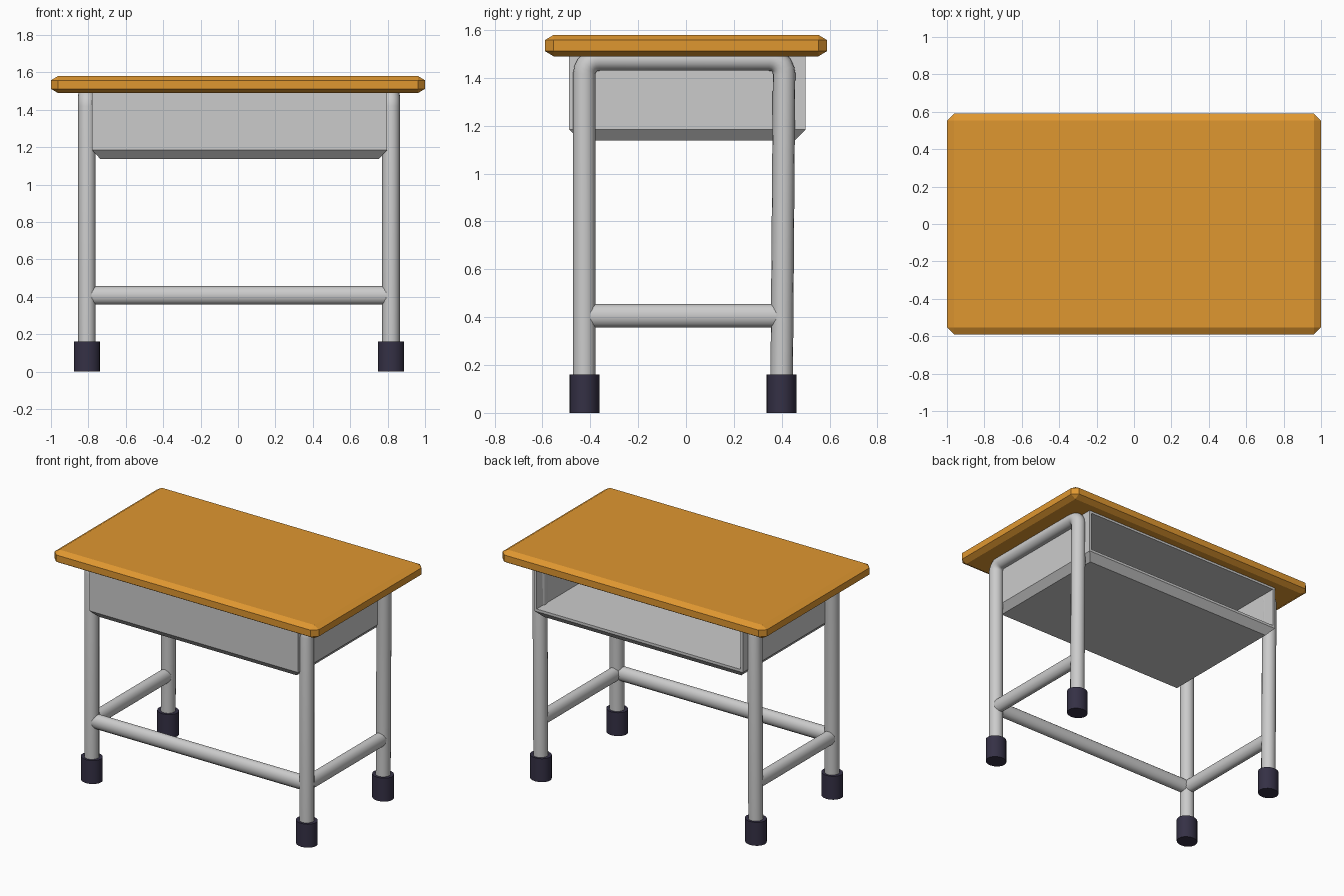
import bpy, bmesh, math
from mathutils import Matrix, Vector

if "Cube" in bpy.data.objects:
    bpy.data.objects.remove(bpy.data.objects["Cube"])


def material(name, rgb):
    m = bpy.data.materials.new(name)
    m.diffuse_color = (*rgb, 1)
    m.use_nodes = True
    m.node_tree.nodes["Principled BSDF"].inputs["Base Color"].default_value = m.diffuse_color
    return m


def add_mesh(name, bm, mat=None):
    bmesh.ops.recalc_face_normals(bm, faces=bm.faces[:])
    me = bpy.data.meshes.new(name)
    bm.to_mesh(me)
    bm.free()
    ob = bpy.data.objects.new(name, me)
    bpy.context.collection.objects.link(ob)
    if mat:
        me.materials.append(mat)
    return ob


def box(lo, hi):
    lo, hi = Vector(lo), Vector(hi)
    bm = bmesh.new()
    bmesh.ops.create_cube(bm, size=1, matrix=Matrix.Translation((lo + hi) / 2)
                          @ Matrix.Diagonal((*(hi - lo), 1)))
    return bm


def smooth(ob):
    bpy.ops.object.select_all(action='DESELECT')
    ob.select_set(True)
    bpy.context.view_layer.objects.active = ob
    bpy.ops.object.shade_smooth_by_angle(angle=math.radians(40))


def rod(name, a, b, r1, r2, mat=None, sides=16):
    """Elliptical cylinder from a to b; r1 is horizontal, r2 the other radius."""
    a, b = Vector(a), Vector(b)
    d = (b - a).normalized()
    u = Vector((0, 0, 1)).cross(d)
    u = u.normalized() if u.length > 0.01 else Vector((1, 0, 0))
    v = d.cross(u)
    rot = Matrix((u * r1, v * r2, d * (b - a).length)).transposed().to_4x4()
    bm = bmesh.new()
    bmesh.ops.create_cone(bm, cap_ends=True, segments=sides, radius1=1, radius2=1,
                          depth=1, matrix=Matrix.Translation((a + b) / 2) @ rot)
    ob = add_mesh(name, bm, mat)
    smooth(ob)
    return ob


wood = material("orange_wood", (0.74, 0.31, 0.03))
rubber = material("dark_rubber", (0.035, 0.03, 0.06))

# Tabletop: chamfered slab, flattened so the chamfer is shallower in z
k = 0.6
bm = box((-1, -0.59, -0.045 / k), (1, 0.59, 0.045 / k))
bmesh.ops.bevel(bm, geom=bm.edges[:], offset=0.037, offset_type='OFFSET',
                segments=1, affect='EDGES')
bmesh.ops.scale(bm, vec=(1, 1, k), verts=bm.verts[:])
bmesh.ops.translate(bm, vec=(0, 0, 1.535), verts=bm.verts[:])
add_mesh("tabletop", bm, wood)

# Tray: box with tapered bottom and a hollow open to the back
bm = box((-0.78, -0.488, 1.185), (0.797, 0.5, 1.492))
bm.normal_update()
back = next(f for f in bm.faces if f.normal.y > 0.9)
bottom = next(f for f in bm.faces if f.normal.z < -0.9)
bmesh.ops.inset_individual(bm, faces=[back], thickness=0.025)
hollow = bmesh.ops.extrude_discrete_faces(bm, faces=[back])["faces"][0]
bmesh.ops.translate(bm, vec=(0, -0.963, 0), verts=hollow.verts[:])
base = bmesh.ops.extrude_discrete_faces(bm, faces=[bottom])["faces"][0]
centre = base.calc_center_median()
for v in base.verts:
    v.co.x -= math.copysign(0.043, v.co.x - centre.x)
    v.co.y -= math.copysign(0.045, v.co.y - centre.y)
    v.co.z = 1.138
add_mesh("storage_tray", bm)

# Side frames: bent tube legs, feet and side rails
FRONT, REAR, REAR_TOP, TOP, BEND = -0.425, 0.399, 0.41, 1.477, 0.06
for side, x in (("left", -0.808), ("right", 0.818)):
    path = [(x, FRONT, 0.02)]
    for i in range(6):
        a = math.pi - i * math.pi / 10
        path.append((x, FRONT + BEND + BEND * math.cos(a), TOP - BEND + BEND * math.sin(a)))
    for i in range(6):
        a = math.pi / 2 - i * math.pi / 10
        path.append((x, REAR_TOP - BEND + BEND * math.cos(a), TOP - BEND + BEND * math.sin(a)))
    path.append((x, REAR, 0.02))
    cu = bpy.data.curves.new(side + "_leg_frame", 'CURVE')
    cu.dimensions = '3D'
    cu.bevel_depth = 0.047
    cu.bevel_resolution = 6
    cu.use_fill_caps = True
    sp = cu.splines.new('POLY')
    sp.points.add(len(path) - 1)
    for p, co in zip(sp.points, path):
        p.co = (*co, 1)
    ob = bpy.data.objects.new(side + "_leg_frame", cu)
    bpy.context.collection.objects.link(ob)
    bpy.ops.object.select_all(action='DESELECT')
    ob.select_set(True)
    bpy.context.view_layer.objects.active = ob
    bpy.ops.object.convert(target='MESH')
    smooth(bpy.context.view_layer.objects.active)
    for end, y in (("front", FRONT), ("rear", REAR)):
        rod(f"{end}_{side}_foot", (x, y, 0), (x, y, 0.16), 0.07, 0.0625, rubber, 20)
    rod(side + "_side_rail", (x, FRONT, 0.406), (x, REAR, 0.406), 0.04, 0.049)

# Front rail between the front legs
rod("front_rail", (-0.808, FRONT, 0.408), (0.818, FRONT, 0.408), 0.04, 0.049)
